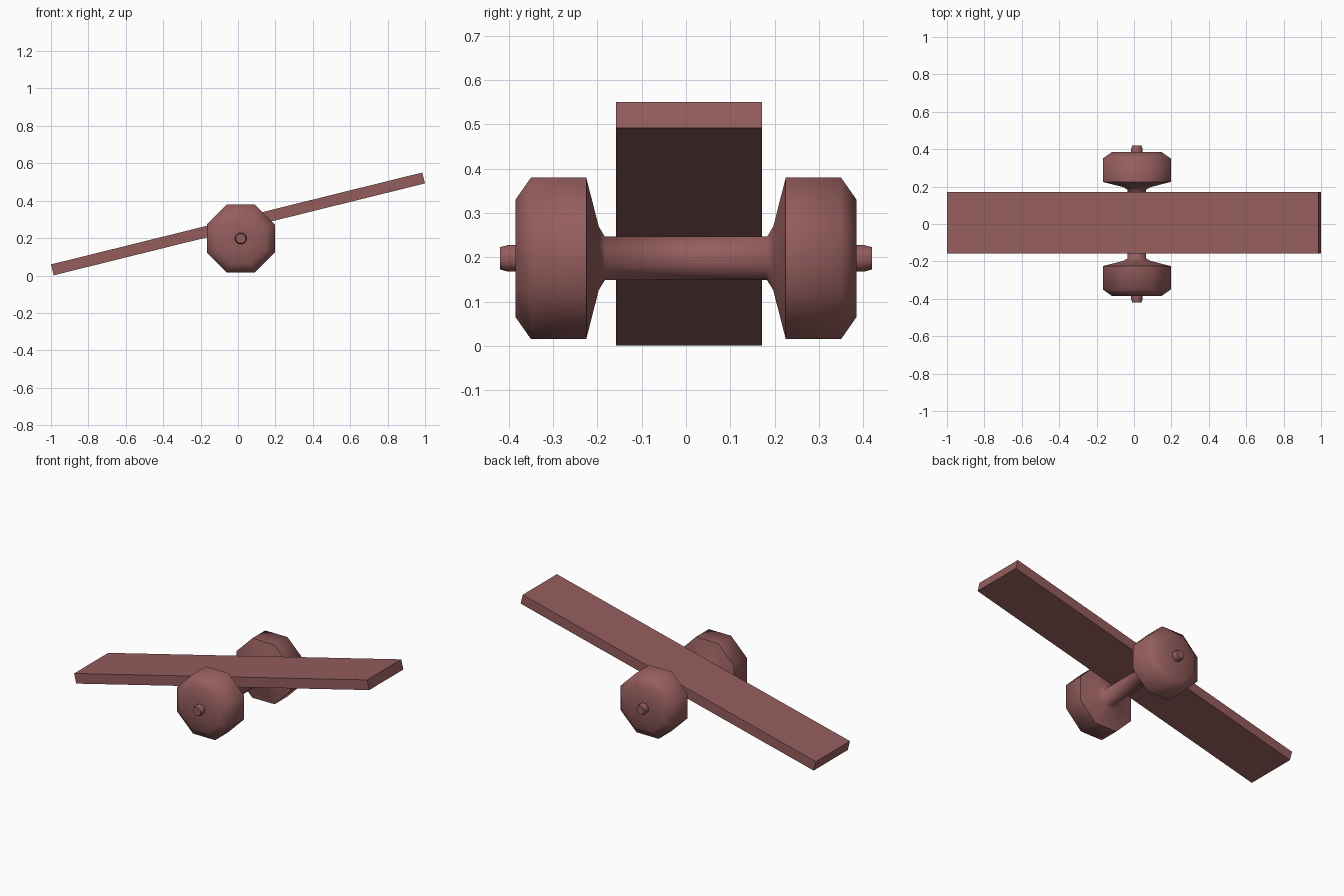
import bpy, bmesh, math
from mathutils import Matrix

if "Cube" in bpy.data.objects:
    bpy.data.objects.remove(bpy.data.objects["Cube"])

mat = bpy.data.materials.new("dusty_red")
mat.diffuse_color = (0.3, 0.11, 0.11, 1)
mat.use_nodes = True
mat.node_tree.nodes["Principled BSDF"].inputs["Base Color"].default_value = mat.diffuse_color


def finish(name, bm):
    bmesh.ops.recalc_face_normals(bm, faces=bm.faces[:])
    me = bpy.data.meshes.new(name)
    bm.to_mesh(me)
    bm.free()
    me.materials.append(mat)
    ob = bpy.data.objects.new(name, me)
    bpy.context.collection.objects.link(ob)
    return ob


# Tilted plank
bm = bmesh.new()
bmesh.ops.create_cube(bm, size=1)
bmesh.ops.transform(bm, verts=bm.verts[:], matrix=(
    Matrix.Translation((0, 0.007, 0.276))
    @ Matrix.Rotation(-math.radians(13.9), 4, 'Y')
    @ Matrix.Diagonal((2.045, 0.33, 0.06, 1))))
finish("plank", bm)

# Axle with two wheels: half profile (y, apothem), mirrored, turned with 8 sides
half = [(0.42, 0.025), (0.402, 0.03), (0.385, 0.03), (0.385, 0.132),
        (0.35, 0.182), (0.225, 0.182), (0.197, 0.072), (0.183, 0.049)]
profile = half + [(-y, r) for y, r in reversed(half)]
SIDES = 8
bm = bmesh.new()
rings = []
for y, r in profile:
    r /= math.cos(math.pi / SIDES)
    rings.append([bm.verts.new((0.015 + r * math.cos(a), y, 0.198 + r * math.sin(a)))
                  for a in (2 * math.pi * (i + 0.5) / SIDES for i in range(SIDES))])
for a, b in zip(rings, rings[1:]):
    for i in range(SIDES):
        j = (i + 1) % SIDES
        bm.faces.new((a[i], a[j], b[j], b[i]))
bm.faces.new(rings[0])
bm.faces.new(rings[-1])
wheels = finish("axle_and_wheels", bm)

# Smooth the turned surfaces, keep the steep rims sharp
bpy.ops.object.select_all(action='DESELECT')
wheels.select_set(True)
bpy.context.view_layer.objects.active = wheels
bpy.ops.object.shade_smooth_by_angle(angle=math.radians(60))
